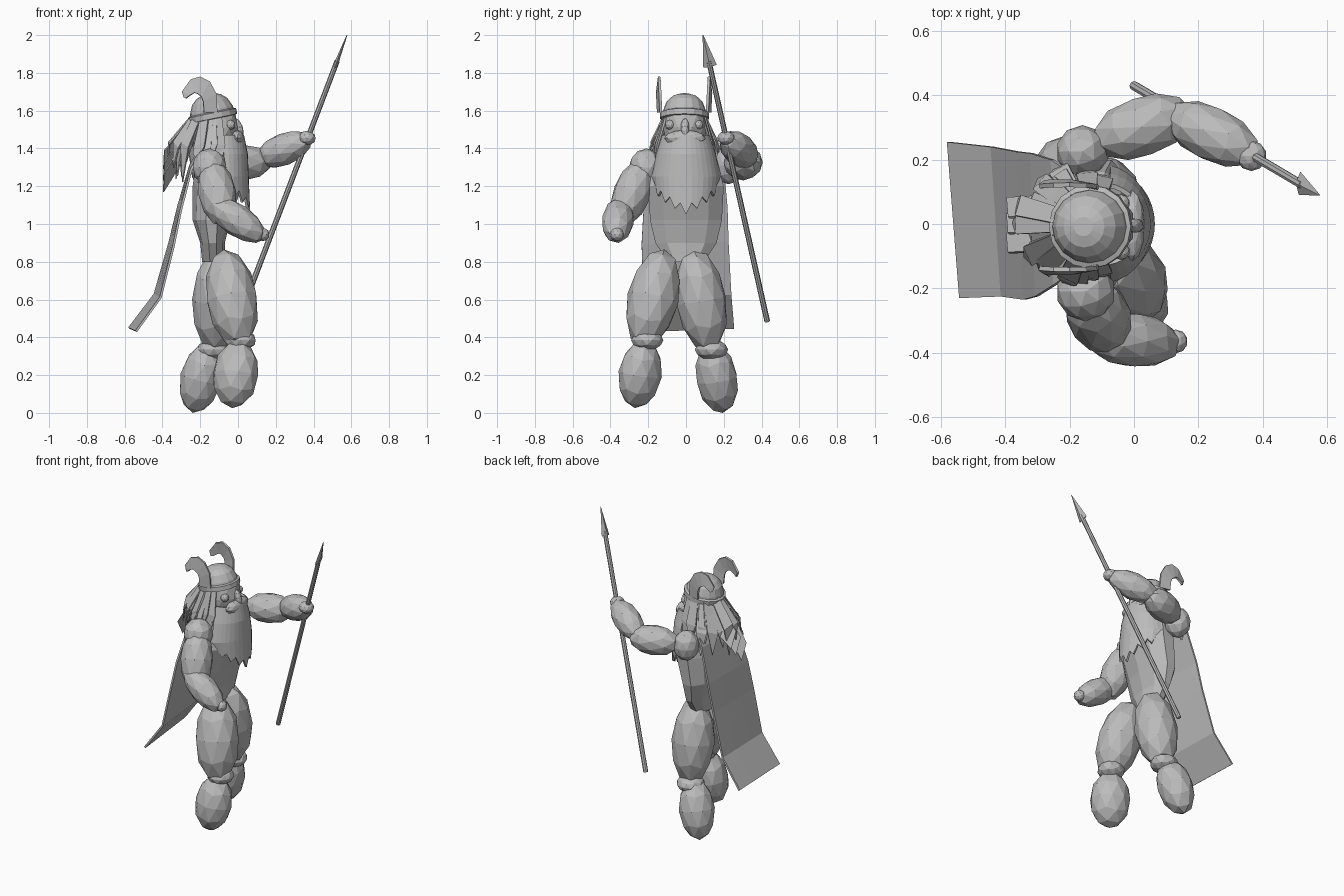
import bpy, bmesh, math, random
from mathutils import Vector, Matrix

if "Cube" in bpy.data.objects:
    bpy.data.objects.remove(bpy.data.objects["Cube"])

random.seed(4)
grey = bpy.data.materials.new("stone grey")
grey.diffuse_color = (0.5, 0.5, 0.5, 1)
grey.use_nodes = True
grey.node_tree.nodes["Principled BSDF"].inputs["Base Color"].default_value = grey.diffuse_color


def finish(name, bm, thick=0):
    bmesh.ops.recalc_face_normals(bm, faces=bm.faces)
    me = bpy.data.meshes.new(name)
    bm.to_mesh(me)
    bm.free()
    me.materials.append(grey)
    ob = bpy.data.objects.new(name, me)
    bpy.context.collection.objects.link(ob)
    if thick:
        m = ob.modifiers.new("thickness", 'SOLIDIFY')
        m.thickness, m.offset = thick, 0
    return ob


def limb(name, a, b, r, r2=None):
    """Faceted ellipsoid whose long axis runs from a to b."""
    a, b = Vector(a), Vector(b)
    d = b - a
    bm = bmesh.new()
    bmesh.ops.create_icosphere(bm, subdivisions=2, radius=1)
    rot = d.to_track_quat('Z', 'Y').to_matrix().to_4x4()
    bm.transform(Matrix.Translation((a + b) / 2) @ rot
                 @ Matrix.Diagonal((r * 1.03, (r2 or r) * 1.03, d.length / 2, 1)))
    return finish(name, bm)


def ball(name, c, r, rz=None):
    c, up = Vector(c), Vector((0, 0, rz or r))
    return limb(name, c - up, c + up, r)


def loft(name, rings, n=12, matrix=None):
    """Rings are (centre x, z, half x, half y)."""
    bm = bmesh.new()
    rows = [[bm.verts.new((cx + hx * math.cos(2 * math.pi * i / n),
                           hy * math.sin(2 * math.pi * i / n), z)) for i in range(n)]
            for cx, z, hx, hy in rings]
    for p, q in zip(rows, rows[1:]):
        for i in range(n):
            j = (i + 1) % n
            bm.faces.new((p[i], p[j], q[j], q[i]))
    bm.faces.new(rows[0])
    bm.faces.new(rows[-1])
    if matrix:
        bm.transform(matrix)
    return finish(name, bm)


def sheet(name, rows, thick):
    bm = bmesh.new()
    vs = [[bm.verts.new(p) for p in row] for row in rows]
    for p, q in zip(vs, vs[1:]):
        for i in range(len(p) - 1):
            bm.faces.new((p[i], p[i + 1], q[i + 1], q[i]))
    return finish(name, bm, thick)


# Legs
limb("right_thigh", (-0.075, -0.115, 0.865), (0.01, -0.235, 0.345), 0.133)
limb("left_thigh", (-0.10, 0.035, 0.87), (-0.12, 0.125, 0.32), 0.130)
ball("right_knee", (0.012, -0.205, 0.385), 0.083, 0.055)
ball("left_knee", (-0.13, 0.135, 0.335), 0.086, 0.055)
limb("right_shin", (0.005, -0.215, 0.385), (-0.03, -0.27, 0.025), 0.122, 0.108)
limb("left_shin", (-0.15, 0.13, 0.37), (-0.24, 0.195, 0.0), 0.108)

# Torso
loft("torso", [(-0.13, 0.80, 0.06, 0.10), (-0.135, 0.90, 0.065, 0.17),
               (-0.14, 1.02, 0.10, 0.20), (-0.11, 1.2, 0.13, 0.21),
               (-0.12, 1.35, 0.10, 0.17), (-0.13, 1.45, 0.06, 0.08)], 10)

# Right arm, hanging
ball("right_shoulder", (-0.15, -0.21, 1.30), 0.09, 0.10)
limb("right_upper_arm", (-0.145, -0.215, 1.34), (-0.075, -0.355, 0.99), 0.098)
limb("right_forearm", (-0.15, -0.345, 1.12), (0.14, -0.375, 0.92), 0.083)
ball("right_hand", (0.13, -0.365, 0.945), 0.036)

# Left arm, reaching out to the spear
ball("left_shoulder", (-0.16, 0.225, 1.31), 0.08, 0.10)
limb("left_upper_arm", (-0.13, 0.25, 1.32), (0.18, 0.355, 1.33), 0.092)
limb("left_forearm", (0.10, 0.35, 1.335), (0.385, 0.21, 1.455), 0.083)
ball("left_hand", (0.365, 0.212, 1.455), 0.046, 0.038)

# Spear: shaft and flattened pointed head
foot, tip = Vector((0.0, 0.43, 0.485)), Vector((0.577, 0.09, 2.0))
axis = (tip - foot).normalized()
side = (Vector((0, 1, 0)) - axis * axis.y).normalized()
frame = Matrix((side.cross(axis), side, axis)).transposed().to_4x4()
L = (tip - foot).length
loft("spear_shaft", [(0, 0, .015, .015), (0, L - 0.15, .014, .014)], 8,
     Matrix.Translation(foot) @ frame)
loft("spear_head", [(0, L - 0.18, .012, .036), (0, L - 0.175, .012, .036),
                    (0, L, .002, .002)], 4, Matrix.Translation(foot) @ frame)

# Head and face
limb("head", (-0.115, -0.005, 1.36), (-0.115, -0.005, 1.66), 0.115)
limb("moustache", (-0.005, -0.115, 1.455), (-0.005, 0.105, 1.455), 0.038, 0.042)
limb("nose", (-0.015, -0.005, 1.56), (0.02, -0.005, 1.46), 0.022)
for s, n in ((-1, "right"), (1, "left")):
    ball(n + "_eye", (-0.04, -0.01 + s * 0.075, 1.525), 0.026)

# Helmet dome and rim, tipped back
tilt = Matrix.Translation((-0.135, -0.008, 1.575)) @ Matrix.Rotation(-0.2, 4, 'Y')
loft("helmet_dome", [(0, -0.01, .122, .118), (0, .03, .115, .112), (0, .075, .095, .095),
                     (0, .102, .065, .065), (0, .114, .03, .03)], 16, tilt)
loft("helmet_rim", [(0, -.02, .12, .12), (0, -.017, .13, .13), (0, .012, .13, .13),
                    (0, .018, .115, .115)], 16, tilt)

# Curled helmet wings, one on each side
curl = [(-.11, 1.59), (-.115, 1.69), (-.15, 1.755), (-.20, 1.78), (-.25, 1.765), (-.295, 1.70),
        (-.285, 1.67)]
inner = [(-.18, 1.59), (-.185, 1.65), (-.195, 1.675), (-.215, 1.69), (-.23, 1.695),
         (-.255, 1.68), (-.275, 1.665)]
for s, n in ((-1, "right"), (1, "left")):
    y = lambda z: -0.01 + s * (0.122 + 0.05 * (z - 1.59))
    sheet(n + "_helmet_wing", [[(x, y(z), z) for x, z in curl],
                               [(x, y(z) + s * 0.015, z) for x, z in inner]], 0.014)

# Beard: curved sheet with a ragged lower edge
rows = []
for k, (xf, hw, z) in enumerate(((.025, .12, 1.47), (.045, .15, 1.37), (.05, .175, 1.25),
                                 (.058, .165, 0))):
    row = []
    for i in range(17):
        u = i / 8 - 1
        a = u * 1.4
        zz = z if k < 3 else 1.05 + 0.13 * abs(u) + (0.045 if i % 2 else 0)
        row.append((-0.1 + (xf + 0.1) * math.cos(a), hw * math.sin(a) / math.sin(1.4), zz))
    rows.append(row)
sheet("beard", rows, 0.014)

# Hair: flat pointed locks fanned round the back of the head
bm = bmesh.new()
for layer in range(2):
    for i in range(11):
        a = math.radians(80 + i * 20 + random.uniform(-6, 6))
        out = Vector((math.cos(a), math.sin(a), 0))
        tan = Vector((-out.y, out.x, random.uniform(-.6, .6)))
        back = max(0, -out.x)
        c = Vector((-0.13, -0.005, 0))
        reach = 0.165 + back * random.uniform(0.03, 0.10)
        p0 = c + out * (0.11 - 0.01 * layer) + Vector((0, 0, 1.57))
        p1 = c + out * (reach - 0.012) + Vector((0, 0, 1.42 - 0.03 * layer))
        p2 = c + out * reach + Vector((0, 0, random.uniform(1.21, 1.34)))
        v = [bm.verts.new(p) for p in (p0 - tan * .025, p0 + tan * .025,
                                       p1 + tan * .036, p2, p1 - tan * .03)]
        bm.faces.new((v[0], v[1], v[2], v[4]))
        bm.faces.new((v[4], v[2], v[3]))
# Broad wind-blown locks
for yy, z in ((0.05, 1.39), (-0.06, 1.27), (0.0, 1.33)):
    v = [bm.verts.new(p) for p in ((-.22, yy - .02, 1.56), (-.39, yy - .03, z),
                                   (-.395, yy + .03, z - .1), (-.24, yy + .04, 1.42))]
    bm.faces.new(v)
finish("hair", bm, 0.008)

# Cape sweeping back, slightly twisted at the hem
cape = [(-.18, 1.42, -.14, .15), (-.25, 1.3, -.19, .20), (-.31, 1.08, -.225, .22),
        (-.35, .9, -.235, .225), (-.425, .62, -.225, .24), (-.558, .44, -.23, .255)]
sheet("cape", [[(x + 0.018 * (1 - 2 * t) * (1.5 - z), y0 + (y1 - y0) * t,
                 z + 0.008 * (2 * t - 1)) for t in (0, .33, .67, 1)]
               for x, z, y0, y1 in cape], 0.012)
